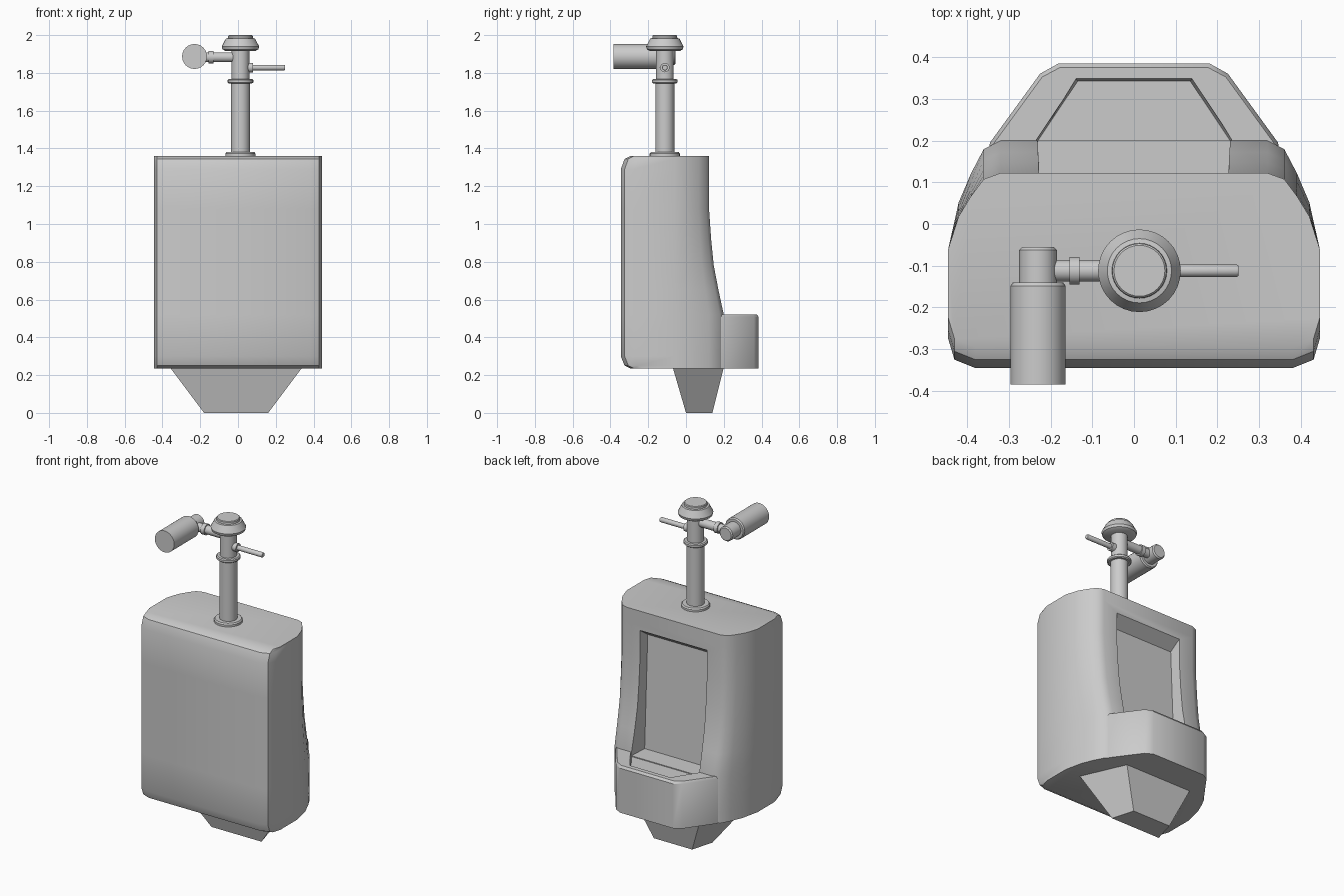
import bpy, bmesh, math
from mathutils import Vector, Matrix

if "Cube" in bpy.data.objects:
    bpy.data.objects.remove(bpy.data.objects["Cube"])


def finish(name, bm, angle=35):
    bmesh.ops.recalc_face_normals(bm, faces=bm.faces)
    me = bpy.data.meshes.new(name)
    bm.to_mesh(me)
    bm.free()
    ob = bpy.data.objects.new(name, me)
    bpy.context.collection.objects.link(ob)
    smooth(ob, angle)
    return ob


def smooth(ob, angle=35):
    bpy.ops.object.select_all(action='DESELECT')
    ob.select_set(True)
    bpy.context.view_layer.objects.active = ob
    bpy.ops.object.shade_smooth_by_angle(angle=math.radians(angle))


def mirrored(half):
    return half + [(-x, y) for x, y in reversed(half)]


def loft(name, sections, angle=35):
    """Skin a stack of (z, outline) sections and cap both ends."""
    bm = bmesh.new()
    rings = [[bm.verts.new((p[0], p[1], p[2] if len(p) > 2 else z)) for p in pts]
             for z, pts in sections]
    n = len(rings[0])
    for a, b in zip(rings, rings[1:]):
        for i in range(n):
            j = (i + 1) % n
            bm.faces.new((a[i], a[j], b[j], b[i]))
    bm.faces.new(rings[0])
    bm.faces.new(rings[-1])
    return finish(name, bm, angle)


def lathe(name, origin, axis, profile, sides=24):
    """Revolve (radius, distance) points around an axis."""
    bm = bmesh.new()
    rot = Vector((0, 0, 1)).rotation_difference(Vector(axis)).to_matrix().to_4x4()
    m = Matrix.Translation(origin) @ rot
    rings = [[bm.verts.new(m @ Vector((r * math.cos(2 * math.pi * i / sides),
                                       r * math.sin(2 * math.pi * i / sides), d)))
              for i in range(sides)] for r, d in profile]
    for a, b in zip(rings, rings[1:]):
        for i in range(sides):
            j = (i + 1) % sides
            bm.faces.new((a[i], a[j], b[j], b[i]))
    bm.faces.new(rings[0])
    bm.faces.new(rings[-1])
    return finish(name, bm)


def cut(ob, cutter):
    mod = ob.modifiers.new("cut", 'BOOLEAN')
    mod.operation = 'DIFFERENCE'
    mod.solver = 'EXACT'
    mod.object = cutter
    bpy.context.view_layer.objects.active = ob
    bpy.ops.object.modifier_apply(modifier=mod.name)
    bpy.data.objects.remove(cutter)
    smooth(ob)


# Ceramic body: rounded bowl side, softened wall side
def body_outline(front, back):
    depth = front + 0.06
    half = [(0.38, back), (0.43, back + 0.02), (0.445, back + 0.07)]
    for x, t in [(0.445, 0), (0.42, .43), (0.39, .70), (0.36, .92), (0.32, 1)]:
        half.append((x, -0.06 + depth * t))
    return mirrored(half)


body = loft("body", [(z, body_outline(f, b)) for z, f, b in [
    (0.235, 0.20, -0.295), (0.25, 0.20, -0.325), (0.30, 0.20, -0.345),
    (0.52, 0.20, -0.345), (0.65, 0.172, -0.345), (0.78, 0.147, -0.345),
    (0.92, 0.133, -0.345), (1.08, 0.122, -0.345), (1.29, 0.122, -0.345),
    (1.345, 0.122, -0.325), (1.36, 0.122, -0.295)]])

# Tall recess in the bowl side, with a sloping ceiling
cut(body, loft("recess_cutter", [
    (0.50, [(0.225, 0.08), (0.24, 0.4), (-0.24, 0.4), (-0.225, 0.08)]),
    (1.19, [(0.225, 0.05, 1.19), (0.235, 0.4, 1.44),
            (-0.235, 0.4, 1.44), (-0.225, 0.05, 1.19)])]))

# Projecting lip with a shallow basin
lip_half = [(0.36, 0.10), (0.345, 0.195), (0.225, 0.36), (0.18, 0.385)]
top_half = [(0.355, 0.10), (0.338, 0.19), (0.22, 0.352), (0.177, 0.375)]
lip = loft("lip", [(0.235, mirrored(lip_half)), (0.508, mirrored(lip_half)),
                   (0.522, mirrored(top_half))])
cut(lip, loft("basin_cutter", [
    (0.495, mirrored([(0.23, 0.05), (0.23, 0.2), (0.135, 0.342)])),
    (0.60, mirrored([(0.25, 0.05), (0.25, 0.2), (0.15, 0.365)]))]))

# Tapered drain foot
loft("drain_foot", [
    (0.0, [(0.16, 0.0), (0.12, 0.14), (-0.14, 0.14), (-0.18, 0.0)]),
    (0.24, [(0.34, -0.07), (0.22, 0.2), (-0.24, 0.2), (-0.36, -0.07)])])

# Supply pipe, flange and collar
px, py = 0.013, -0.112
lathe("pipe_flange", (px, py, 0), (0, 0, 1),
      [(0.08, 1.355), (0.08, 1.372), (0.074, 1.38)])
lathe("supply_pipe", (px, py, 0), (0, 0, 1),
      [(0.05, 1.36), (0.05, 1.755), (0.047, 1.755), (0.047, 1.93)])
lathe("pipe_collar", (px, py, 0), (0, 0, 1),
      [(0.062, 1.745), (0.068, 1.75), (0.068, 1.762), (0.062, 1.767)])

# Valve cap
lathe("valve_cap", (px, py, 0), (0, 0, 1),
      [(0.078, 1.915), (0.095, 1.925), (0.099, 1.94), (0.077, 1.982),
       (0.066, 1.984), (0.065, 1.996), (0.061, 2.0)], 32)

# Flush lever with its socket
lathe("lever_socket", (0, py, 1.828), (1, 0, 0), [(0.025, 0.04), (0.025, 0.08)], 16)
lathe("flush_lever", (0, py, 1.828), (1, 0, 0),
      [(0.015, 0.06), (0.015, 0.245), (0.013, 0.25)], 16)

# Side arm, ring, elbow and stop canister
cx, cz = -0.23, 1.887
lathe("side_arm", (0, py, cz - 0.004), (1, 0, 0), [(0.026, -0.22), (0.026, 0.0)])
lathe("arm_ring", (0, py, cz - 0.004), (1, 0, 0), [(0.033, -0.155), (0.033, -0.13)])
lathe("stop_elbow", (cx, 0, cz), (0, 1, 0),
      [(0.045, -0.16), (0.045, -0.062), (0.038, -0.055)])
lathe("stop_canister", (cx, 0, cz), (0, 1, 0),
      [(0.066, -0.385), (0.066, -0.148), (0.06, -0.14)])
